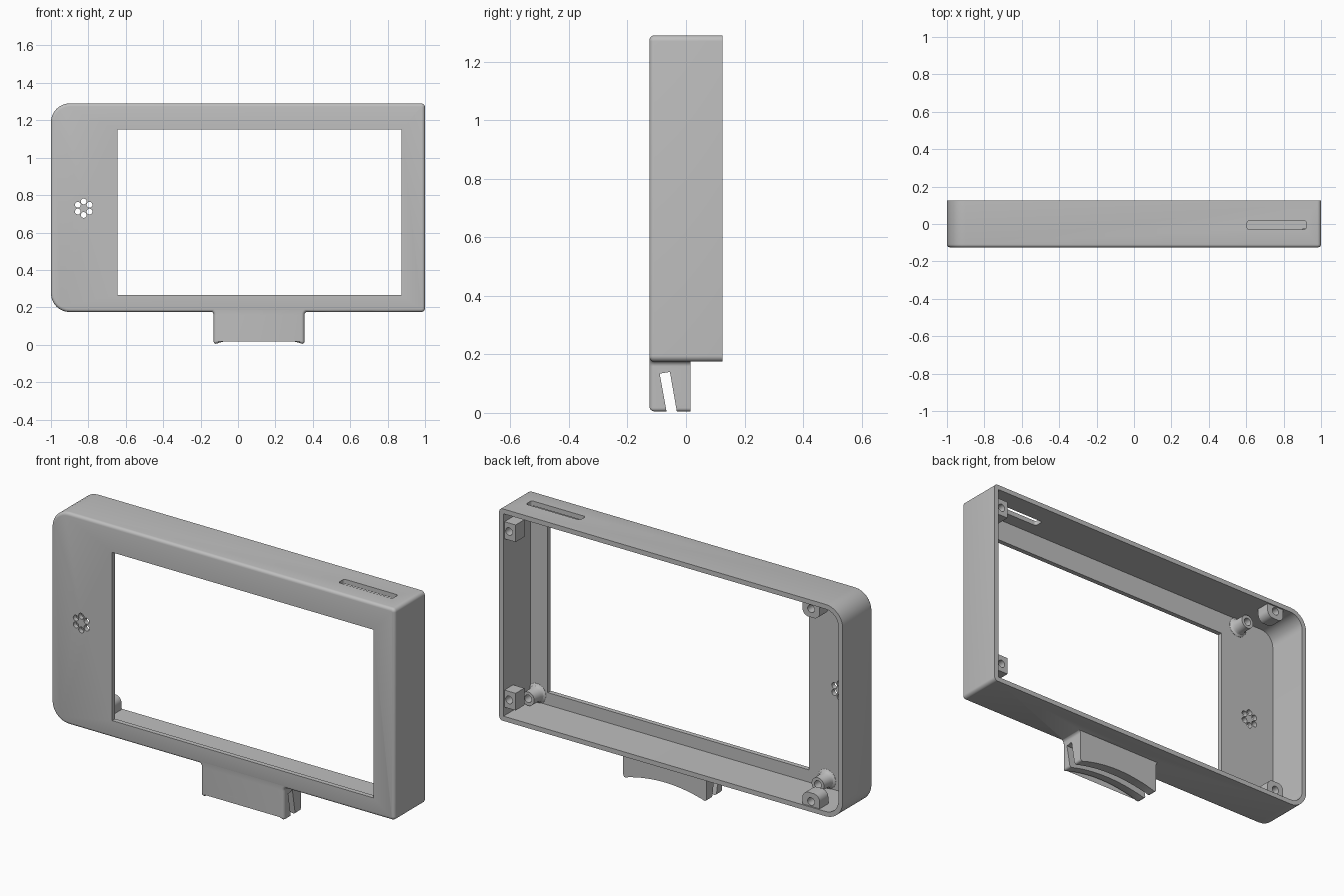
import bpy, bmesh
from math import sin, cos, pi, radians
from mathutils import Vector, Matrix

cube = bpy.data.objects.get("Cube")
if cube:
    bpy.data.objects.remove(cube, do_unlink=True)

grey = bpy.data.materials.new("plain_grey")
grey.use_nodes = True
colour = (0.52, 0.52, 0.52, 1)
grey.diffuse_color = colour
grey.node_tree.nodes["Principled BSDF"].inputs["Base Color"].default_value = colour


def finish(name, bm):
    bmesh.ops.recalc_face_normals(bm, faces=bm.faces)
    mesh = bpy.data.meshes.new(name)
    bm.to_mesh(mesh)
    bm.free()
    mesh.materials.append(grey)
    obj = bpy.data.objects.new(name, mesh)
    bpy.context.collection.objects.link(obj)
    return obj


def activate(obj):
    bpy.ops.object.select_all(action='DESELECT')
    obj.select_set(True)
    bpy.context.view_layer.objects.active = obj


def smooth(obj):
    activate(obj)
    bpy.ops.object.shade_smooth_by_angle(angle=radians(30))


def rounded(corners, steps=8):
    """Outline from (a, b, radius) corners, each rounded by a quarter arc."""
    out = []
    for i, (a, b, r) in enumerate(corners):
        p = Vector((a, b))
        if r == 0:
            out.append(p)
            continue
        u = (Vector(corners[i - 1][:2]) - p).normalized()
        v = (Vector(corners[(i + 1) % len(corners)][:2]) - p).normalized()
        c = p + (u + v) * r
        for k in range(steps + 1):
            t = k / steps * pi / 2
            out.append(c - v * r * cos(t) - u * r * sin(t))
    return out


def rect(a0, a1, b0, b1, left=0, right=0):
    return rounded([(a0, b0, left), (a1, b0, right), (a1, b1, right), (a0, b1, left)])


def circle(a, b, r, n=24):
    return [(a + r * cos(2 * pi * k / n), b + r * sin(2 * pi * k / n)) for k in range(n)]


def prism(name, pts, t0, t1, axis='y', bevel=0):
    """Extrude an outline along an axis, optionally rounding the edge at t0."""
    place = {'x': lambda a, b, t: (t, a, b),
             'y': lambda a, b, t: (a, t, b),
             'z': lambda a, b, t: (a, b, t)}[axis]
    bm = bmesh.new()
    near = [bm.verts.new(place(a, b, t0)) for a, b in pts]
    far = [bm.verts.new(place(a, b, t1)) for a, b in pts]
    cap = bm.faces.new(near)
    bm.faces.new(far[::-1])
    n = len(pts)
    for i in range(n):
        j = (i + 1) % n
        bm.faces.new((near[j], near[i], far[i], far[j]))
    if bevel:
        bmesh.ops.recalc_face_normals(bm, faces=bm.faces)
        bmesh.ops.bevel(bm, geom=list(cap.edges), offset=bevel, segments=4,
                        profile=0.5, affect='EDGES', clamp_overlap=False)
    return finish(name, bm)


def combine(obj, other, operation='DIFFERENCE'):
    other.hide_render = True
    mod = obj.modifiers.new("cut", 'BOOLEAN')
    mod.operation = operation
    mod.solver = 'EXACT'
    mod.object = other
    activate(obj)
    bpy.ops.object.modifier_apply(modifier=mod.name)
    bpy.data.objects.remove(other, do_unlink=True)


# Outer shell: one end has large round corners, the other nearly square
BOTTOM, TOP, WALL = 0.175, 1.29, 0.025
FRONT, BACK = -0.125, 0.125
MID = (BOTTOM + TOP) / 2
case = prism("case", rect(-1, 1, BOTTOM, TOP, 0.1, 0.02), FRONT, BACK, bevel=0.016)

# Mounting foot with an arched underside and filleted neck
x0, x1 = -0.13, 0.355
arch = []
for k in range(1, 16):
    s = k / 16
    arch.append((x0 + (x1 - x0) * s, 0.002 + 0.038 * 4 * s * (1 - s), 0))
arch = [p for p in arch if x0 + 0.025 < p[0] < x1 - 0.025]
neck = BOTTOM + 0.002
foot_outline = rounded(
    [(x0 - 0.07, 0.24, 0), (x0 - 0.07, neck, 0), (x0, neck, 0.018), (x0, 0, 0.018)]
    + arch
    + [(x1, 0, 0.018), (x1, neck, 0.018), (x1 + 0.07, neck, 0), (x1 + 0.07, 0.24, 0)])
foot = prism("foot", foot_outline, FRONT + 0.0004, 0.015, bevel=0.016)
combine(case, foot, 'UNION')

# Hollow inside, open at the back
cavity = prism("cavity_cutter",
               rect(-1 + WALL, 1 - WALL, BOTTOM + WALL, TOP - WALL, 0.1 - WALL, 0),
               FRONT + WALL, 0.3)
combine(case, cavity)

# Screen window, card slot in the top, tilted slot through the foot
combine(case, prism("window_cutter", rect(-0.645, 0.875, 0.265, 1.15), -0.3, 0))
combine(case, prism("card_slot_cutter", rect(0.605, 0.92, -0.03, 0.018, 0.012, 0.012),
                    1.2, 1.4, axis='z'))
combine(case, prism("foot_slot_cutter",
                    [(-0.062, -0.02), (-0.027, -0.02), (-0.055, 0.14), (-0.09, 0.134)],
                    -0.5, 0.7, axis='x'))

# Ring of speaker holes
for k in range(6):
    a = pi / 2 + k * pi / 3
    hole = circle(-0.825 + 0.036 * cos(a), 0.73 + 0.036 * sin(a), 0.0155)
    combine(case, prism("speaker_hole_cutter", hole, -0.3, 0))
smooth(case)

# Screw blocks near the back rim, mirrored top and bottom
for label, side in (("upper", 1), ("lower", -1)):
    z = MID + side * 0.443
    block = prism(label + "_left_screw_block", rect(0.91, 0.985, z - 0.045, z + 0.045),
                  0.045, 0.117)
    combine(block, prism("screw_hole_cutter", circle(0.948, z, 0.02), 0.06, 0.2))
    smooth(block)

    x, z = -0.81, MID + side * 0.507
    rim, tip = MID + side * 0.545, MID + side * 0.462
    block = prism(label + "_right_screw_block",
                  rounded([(x - 0.05, rim, 0), (x - 0.05, tip, 0.035),
                           (x + 0.05, tip, 0.035), (x + 0.05, rim, 0)]),
                  0.045, 0.117)
    combine(block, prism("screw_hole_cutter", circle(x, z, 0.02), 0.06, 0.2))
    smooth(block)


# Hollow screen standoffs with flared bases
def standoff(name, x, z):
    base, tip = FRONT + WALL - 0.004, -0.025
    profile = [(0.02, base), (0.052, base), (0.052, base + 0.005), (0.042, base + 0.012),
               (0.037, base + 0.024), (0.036, tip), (0.02, tip)]
    bm = bmesh.new()
    verts = [bm.verts.new((r, y, 0)) for r, y in profile]
    edges = [bm.edges.new((verts[i - 1], verts[i])) for i in range(len(verts))]
    bmesh.ops.spin(bm, geom=verts + edges, cent=(0, 0, 0), axis=(0, 1, 0),
                   angle=2 * pi, steps=32)
    bmesh.ops.remove_doubles(bm, verts=bm.verts, dist=1e-4)
    bmesh.ops.transform(bm, matrix=Matrix.Translation((x, 0, z)), verts=bm.verts)
    smooth(finish(name, bm))


for label, side in (("upper", 1), ("lower", -1)):
    standoff(label + "_left_standoff", 0.937, MID + side * 0.488)
    standoff(label + "_right_standoff", -0.75, MID + side * 0.488)
